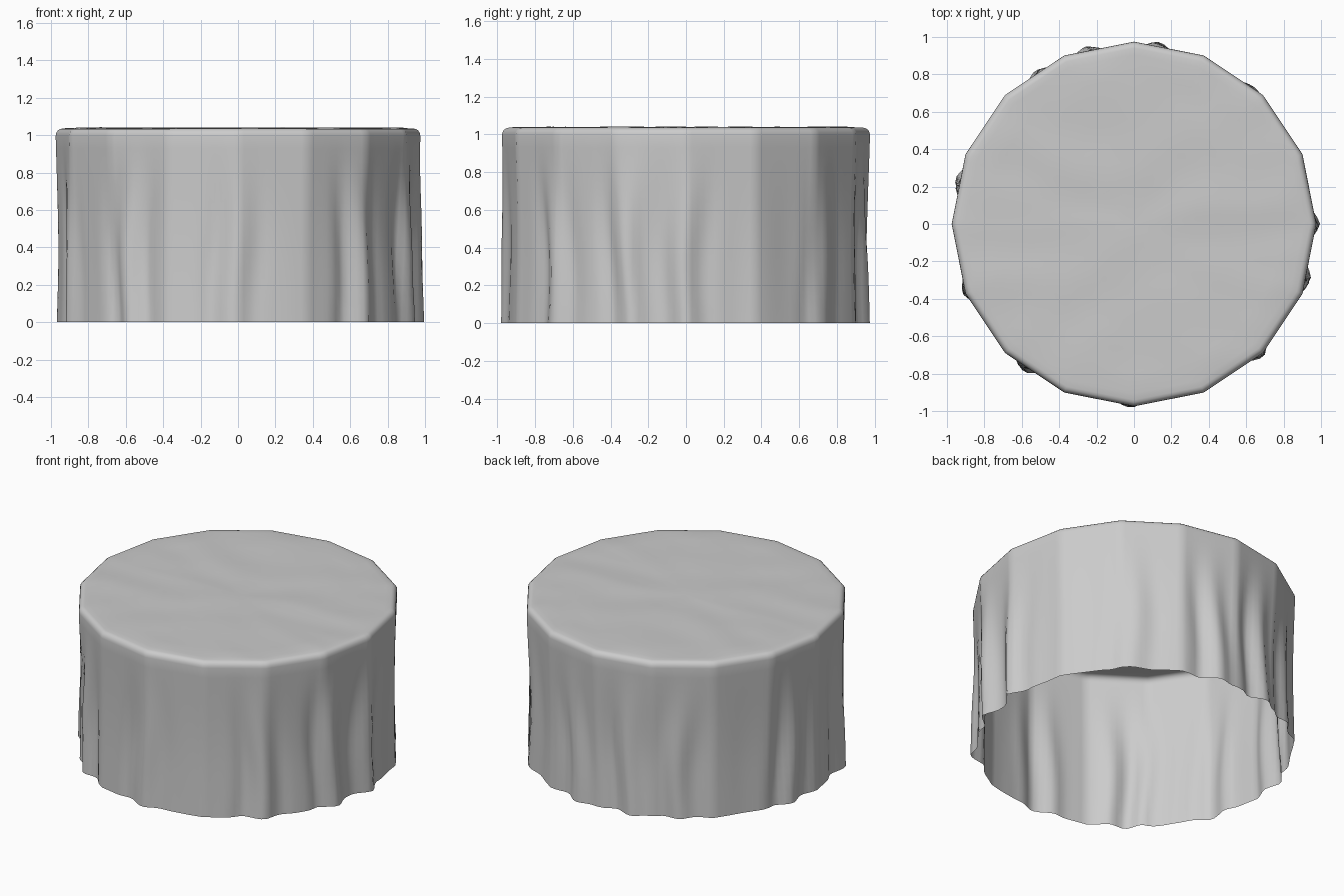
import bpy, bmesh, math
from mathutils import Vector, noise

if "Cube" in bpy.data.objects:
    bpy.data.objects.remove(bpy.data.objects["Cube"])

SIDES, SEG = 16, 192
R_TOP, H = 0.975, 1.035

# Main drape folds: angle in degrees and outward bulge; each has a valley beside it
FOLDS = [(0, .026), (-18, .036), (-47, .025), (-91, .018), (-127, .034),
         (-160, .02), (167, .03), (123, .026), (104, .03), (81, .026), (50, .014)]


def polygon_radius(a):
    """Radius of the many-sided table edge at angle a."""
    step = 2 * math.pi / SIDES
    return R_TOP * math.cos(step / 2) / math.cos(a % step - step / 2)


def bump(d, width):
    return math.exp(-(d / width) ** 2)


def fold_offset(a, z):
    """Fold depth, fading out toward the table edge."""
    fade = max(0, min(1, (1 - z) / .7))
    fade *= fade * (3 - 2 * fade)
    wander = 1.2 * math.sin(5 * z + 3 * a)
    # shallow ripples between the main folds
    total = .01 * noise.noise(Vector((5 * math.cos(a), 5 * math.sin(a), z * .6))) - .006
    for deg, depth in FOLDS:
        d = (math.degrees(a) - deg + wander + 180) % 360 - 180
        total += depth * (bump(d, 3.2) - .9 * bump(d + 7, 3) - .5 * bump(d - 7, 3))
    return total * fade


# Profile: rings over the top, round the edge, then down the skirt
profile = [(k / 8 * .93, H + .003) for k in range(1, 9)]
for k in range(5):
    t = k / 4 * math.pi / 2
    profile.append((.965 + .035 * math.sin(t), H - .04 * (1 - math.cos(t))))
profile += [(1, .93 * (1 - k / 13)) for k in range(14)]

bm = bmesh.new()
rings = []
for s, z in profile:
    ring = []
    for i in range(SEG):
        a = 2 * math.pi * i / SEG
        r = polygon_radius(a) * s
        zz = z
        if z < .95:      # hanging skirt
            r += fold_offset(a, z) - .008 * math.sin(math.pi * z)
        x, y = r * math.cos(a), r * math.sin(a)
        if s < .95:      # faint wrinkles on the top
            zz += .007 * noise.noise(Vector((x * 3, y * 5, 2)))
        ring.append(bm.verts.new((x, y, zz)))
    rings.append(ring)
centre = bm.verts.new((0, 0, H + .004))
for i in range(SEG):
    j = (i + 1) % SEG
    bm.faces.new((centre, rings[0][i], rings[0][j]))
    for upper, lower in zip(rings, rings[1:]):
        bm.faces.new((upper[i], lower[i], lower[j], upper[j]))
for f in bm.faces:
    f.smooth = True

mesh = bpy.data.meshes.new("tablecloth")
bm.to_mesh(mesh)
bm.free()
cloth = bpy.data.objects.new("tablecloth", mesh)
bpy.context.collection.objects.link(cloth)

grey = bpy.data.materials.new("cloth grey")
grey.diffuse_color = (.6, .6, .6, 1)
grey.use_nodes = True
grey.node_tree.nodes["Principled BSDF"].inputs["Base Color"].default_value = grey.diffuse_color
mesh.materials.append(grey)
